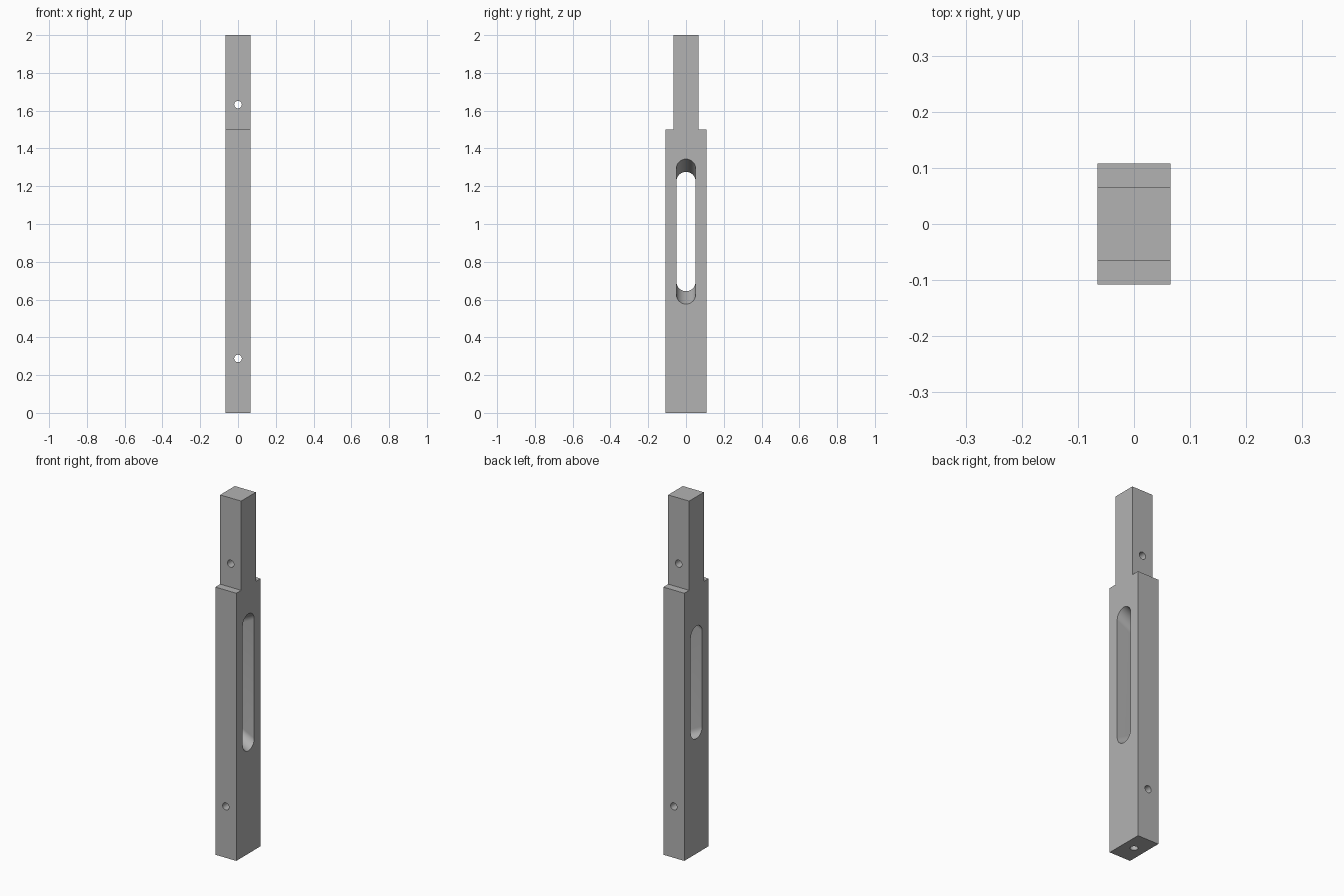
import bpy, bmesh
from math import cos, sin, pi
from mathutils import Vector

default = bpy.data.objects.get("Cube")
if default:
    bpy.data.objects.remove(default, do_unlink=True)

HALF_X, HALF_Y, TENON_Y = 0.065, 0.108, 0.065
SHOULDER, HEIGHT = 1.5, 2.0

grey = bpy.data.materials.new("plain_grey")
grey.use_nodes = True
colour = (0.45, 0.45, 0.45, 1)
grey.diffuse_color = colour
grey.node_tree.nodes["Principled BSDF"].inputs["Base Color"].default_value = colour


def loft(name, start, end):
    """Closed solid between two matching outlines."""
    bm = bmesh.new()
    a = [bm.verts.new(p) for p in start]
    b = [bm.verts.new(p) for p in end]
    n = len(a)
    bm.faces.new(a)
    bm.faces.new(b)
    for i in range(n):
        j = (i + 1) % n
        bm.faces.new((a[i], a[j], b[j], b[i]))
    bmesh.ops.recalc_face_normals(bm, faces=bm.faces)
    mesh = bpy.data.meshes.new(name)
    bm.to_mesh(mesh)
    bm.free()
    mesh.materials.append(grey)
    obj = bpy.data.objects.new(name, mesh)
    bpy.context.collection.objects.link(obj)
    return obj


def slot_outline(x, low, high, radius=0.051, steps=20):
    """Upright round-ended outline at depth x."""
    points = []
    for centre, first in ((high - radius, 0), (low + radius, pi)):
        for i in range(steps + 1):
            t = first + pi * i / steps
            points.append((x, radius * cos(t), centre + radius * sin(t)))
    return points


def drill(name, start, end, radius=0.02, steps=32):
    """Round cutter along the line from start to end."""
    start, end = Vector(start), Vector(end)
    turn = (end - start).to_track_quat("Z", "Y")
    ring = [turn @ Vector((radius * cos(2 * pi * i / steps),
                           radius * sin(2 * pi * i / steps), 0)) for i in range(steps)]
    return loft(name, [start + p for p in ring], [end + p for p in ring])


# Post with a narrower tenon at the top
right_half = [(HALF_Y, 0), (HALF_Y, SHOULDER), (TENON_Y, SHOULDER), (TENON_Y, HEIGHT)]
profile = right_half + [(-y, z) for y, z in reversed(right_half)]
post = loft("tenoned_post", [(-HALF_X, y, z) for y, z in profile],
            [(HALF_X, y, z) for y, z in profile])

# Slot with sloping ends, longer on the left face; cutter runs past both faces
reach = 2
low_mid, high_mid, slope = 0.61, 1.31, 0.034
cutters = [loft("slot_cutter",
                slot_outline(-HALF_X * reach, low_mid + slope * reach, high_mid - slope * reach),
                slot_outline(HALF_X * reach, low_mid - slope * reach, high_mid + slope * reach))]

# Peg holes through front to back, and a blind hole in the foot
for z in (0.288, 1.632):
    cutters.append(drill("peg_hole_cutter", (0, -0.2, z), (0, 0.2, z)))
cutters.append(drill("foot_hole_cutter", (0, 0, -0.1), (0, 0, 0.2)))

bpy.context.view_layer.objects.active = post
post.select_set(True)
for cutter in cutters:
    cutter.hide_render = True
    cut = post.modifiers.new("cut", "BOOLEAN")
    cut.operation = "DIFFERENCE"
    cut.solver = "EXACT"
    cut.object = cutter
    bpy.ops.object.modifier_apply(modifier=cut.name)
    bpy.data.objects.remove(cutter, do_unlink=True)

bpy.ops.object.shade_smooth_by_angle(angle=pi / 6)
